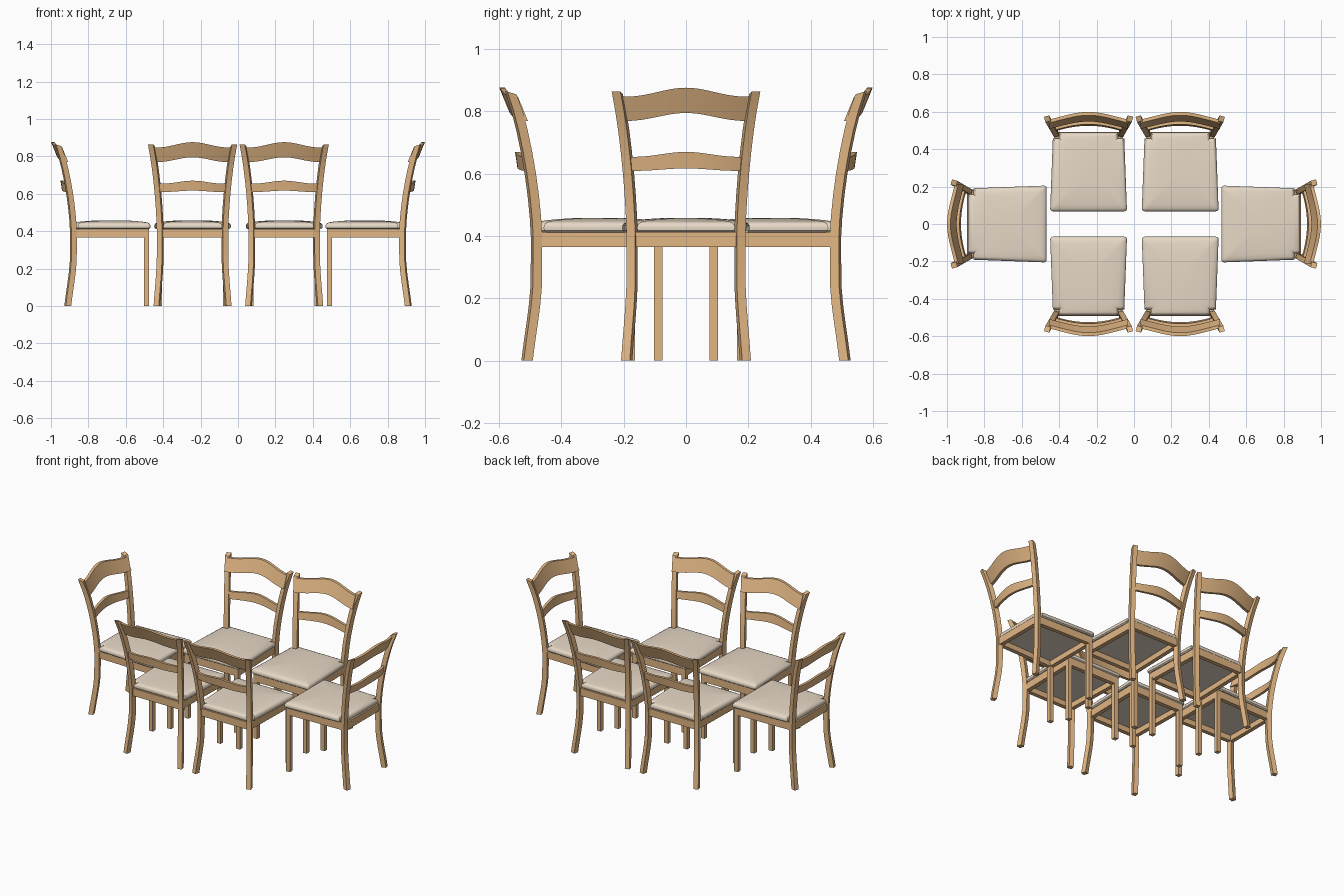
import bpy, bmesh, math
from mathutils import Vector

if "Cube" in bpy.data.objects:
    bpy.data.objects.remove(bpy.data.objects["Cube"])


def material(name, rgb):
    m = bpy.data.materials.new(name)
    m.diffuse_color = (*rgb, 1)
    m.use_nodes = True
    m.node_tree.nodes["Principled BSDF"].inputs["Base Color"].default_value = m.diffuse_color
    return m


wood = material("light oak", (0.76, 0.47, 0.23))
fabric = material("beige fabric", (0.82, 0.71, 0.58))


def loft(name, rings, mat, closed=False):
    """Skin a list of point rings; cap the ends, or join last to first."""
    bm = bmesh.new()
    vs = [[bm.verts.new(p) for p in r] for r in rings]
    n = len(vs[0])
    pairs = list(zip(vs, vs[1:])) + ([(vs[-1], vs[0])] if closed else [])
    for a, b in pairs:
        for i in range(n):
            j = (i + 1) % n
            bm.faces.new((a[i], a[j], b[j], b[i]))
    if not closed:
        bm.faces.new(vs[0])
        bm.faces.new(vs[-1])
    bmesh.ops.recalc_face_normals(bm, faces=bm.faces)
    me = bpy.data.meshes.new(name)
    bm.to_mesh(me)
    bm.free()
    me.materials.append(mat)
    me.polygons.foreach_set("use_smooth", [True] * len(me.polygons))
    me.set_sharp_from_angle(angle=math.radians(35))
    return me


def trapezoid(front, back, y0, y1, z):
    return [Vector(p) for p in ((-front, y0, z), (front, y0, z), (back, y1, z), (-back, y1, z))]


# Curved rear post, splayed diagonally outward (local +y is the chair's back)
def rear_post(side):
    path = [(0, .035), (.06, .026), (.12, .016), (.18, .007), (.24, .001), (.32, 0), (.40, 0), (.46, .004),
            (.53, .012), (.60, .023), (.67, .037), (.74, .054), (.80, .072), (.859, .095)]
    lean = Vector((.5 * side, .866, 0))
    out = Vector((.27 * side, .963, 0))
    across = Vector((.963 * side, -.27, 0))
    rings = []
    for z, s in path:
        ring = []
        for a, b in ((-.015, -.0145), (.015, -.0145), (.015, .0145), (-.015, .0145)):
            tip = .3 * a if z > .85 else 0
            ring.append(Vector((.173 * side, .412, z + tip)) + lean * s + out * a + across * b)
        rings.append(ring)
    return loft("rear_post", rings, wood)


# Bowed back slat with a wavy top and bottom edge
def slat(name, half, bottom, top, rise_b, rise_t, depth, z_ref, slope, thick):
    rings, n = [], 24
    for i in range(n + 1):
        u = -1 + 2 * i / n
        wave = (.5 + .5 * math.cos(math.pi * u)) ** 1.3
        ring = []
        for z, t in ((bottom + rise_b * wave, -1), (bottom + rise_b * wave, 1),
                     (top + rise_t * wave, 1), (top + rise_t * wave, -1)):
            y = depth + (z - z_ref) * slope - .03 * u * u + t * thick / 2
            ring.append(Vector((half * u, y, z)))
        rings.append(ring)
    return loft(name, rings, wood)


# Pillowy cushion, rounded at the front and notched round the rear posts
def cushion():
    rings = []
    for i, z in ((.008, .412), (.001, .418), (0, .426), (.001, .434), (.006, .441), (.016, .446),
                 (.035, .450), (.07, .4535), (.11, .4565), (.145, .458)):
        r, half = .014, []
        for s in range(5):
            a = (s / 4 - 1) * math.pi / 2
            half.append((.205 - i - r + r * math.cos(a), i + r + r * math.sin(a)))
        half += [(.191 - i, .389 - i), (.157 - i, .389 - i), (.157 - i, .42 - i)]
        rings.append([Vector((x, y, z)) for x, y in half] + [Vector((-x, y, z)) for x, y in reversed(half)])
    return loft("cushion", rings, fabric)


# Apron frame: a rectangular section carried round a trapezoid
def apron():
    t = .026
    corner = [trapezoid(.19, .18, .007, .424, .365), trapezoid(.19, .18, .007, .424, .413),
              trapezoid(.19 - t, .18 - t, .007 + t, .424 - t, .413),
              trapezoid(.19 - t, .18 - t, .007 + t, .424 - t, .365)]
    return loft("apron", [[row[k] for row in corner] for k in range(4)], wood, closed=True)


def front_leg(side):
    rings = [[Vector((x + .1765 * side, y + .0205, z)) for x, y, _ in trapezoid(.0135, .0135, -.0135, .0135, 0)]
             for z in (0, .38)]
    return loft("front_leg", rings, wood)


parts = [
    rear_post(1), rear_post(-1), front_leg(1), front_leg(-1), apron(), cushion(),
    # Fabric panel under the cushion
    loft("seat_lining", [trapezoid(.17, .16, .025, .405, z) for z in (.400, .411)], fabric),
    slat("top_rail", .212, .769, .847, .026, .029, .485, .785, .41, .018),
    slat("lower_slat", .184, .609, .654, .008, .016, .464, .61, .15, .016),
]

# Six chairs: two each side and one at each end
places = [("back_left", -.243, .068, 0), ("back_right", .247, .068, 0),
          ("front_left", -.243, -.068, 180), ("front_right", .247, -.068, 180),
          ("left_end", -.468, 0, 90), ("right_end", .468, 0, -90)]
for label, x, y, turn in places:
    for me in parts:
        ob = bpy.data.objects.new(f"{label}_{me.name.split('.')[0]}", me)
        ob.location = (x, y, 0)
        ob.rotation_euler.z = math.radians(turn)
        bpy.context.collection.objects.link(ob)
